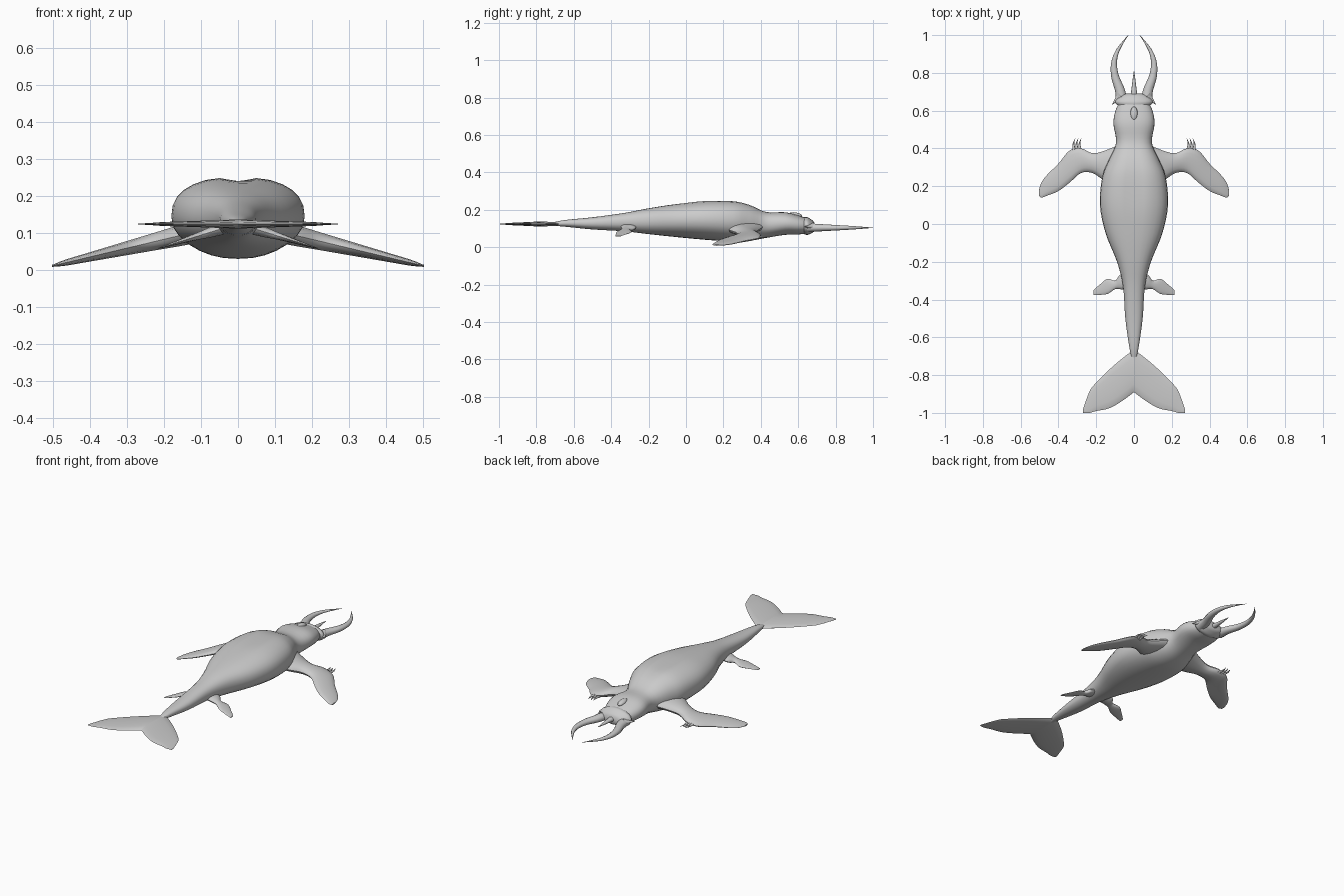
import bpy, bmesh, math
from mathutils import Vector

cube = bpy.data.objects.get("Cube")
if cube:
    bpy.data.objects.remove(cube, do_unlink=True)

grey = (.6, .6, .6, 1)
skin = bpy.data.materials.new("pale grey skin")
skin.use_nodes = True
skin.diffuse_color = grey
skin.node_tree.nodes["Principled BSDF"].inputs["Base Color"].default_value = grey

SIDE, UP = Vector((1, 0, 0)), Vector((0, 0, 1))


def bell(value, centre, spread):
    return math.exp(-((value - centre) / spread) ** 2)


def smooth_rows(rows, steps=4):
    """Insert in-between rows with a spline."""
    rows = [Vector(row) for row in rows]
    last = len(rows) - 1
    result = []
    for i in range(last):
        before, start, end, after = (rows[max(0, min(last, i + k))] for k in (-1, 0, 1, 2))
        for step in range(steps):
            t = step / steps
            linear = end - before
            square = 2 * before - 5 * start + 4 * end - after
            cubic = 3 * start - before - 3 * end + after
            result.append(start + (linear + (square + cubic * t) * t) * t / 2)
    return result + [rows[last]]


def superpower(value, power):
    return math.copysign(abs(value) ** (2 / power), value)


def loft(name, sections, sides, power=2, mirror=False, reshape=None):
    """Skin closed rings; each section is a centre and two half axes."""
    bm = bmesh.new()
    rings = []
    for centre, across, upward in sections:
        ring = []
        for k in range(sides):
            angle = math.tau * k / sides
            c = superpower(math.cos(angle), power)
            s = superpower(math.sin(angle), power)
            point = centre + across * c + upward * s
            if reshape:
                reshape(point, s)
            ring.append(bm.verts.new(point))
        rings.append(ring)
    for near, far in zip(rings, rings[1:]):
        for k in range(sides):
            j = (k + 1) % sides
            bm.faces.new((near[k], near[j], far[j], far[k]))
    bm.faces.new(rings[0])
    bm.faces.new(rings[-1])
    if mirror:
        copy = bmesh.ops.duplicate(bm, geom=bm.verts[:] + bm.edges[:] + bm.faces[:])
        for item in copy["geom"]:
            if isinstance(item, bmesh.types.BMVert):
                item.co.x = -item.co.x
    bmesh.ops.recalc_face_normals(bm, faces=bm.faces[:])
    mesh = bpy.data.meshes.new(name)
    bm.to_mesh(mesh)
    bm.free()
    obj = bpy.data.objects.new(name, mesh)
    bpy.context.collection.objects.link(obj)
    finish(obj)


def finish(obj):
    """Give the part its colour and smooth shading."""
    obj.data.materials.append(skin)
    bpy.ops.object.select_all(action='DESELECT')
    obj.select_set(True)
    bpy.context.view_layer.objects.active = obj
    bpy.ops.object.shade_smooth_by_angle(angle=math.radians(45))


def trunk(name, rows, sides, **options):
    """Rows: y, half width, bottom, top."""
    sections = []
    for y, width, bottom, top in smooth_rows(rows):
        centre = Vector((0, y, (bottom + top) / 2))
        sections.append((centre, SIDE * width, UP * (top - bottom) / 2))
    loft(name, sections, sides, **options)


def blade(name, rows, root_z, slope, thick):
    """Rows: x, leading y, trailing y; height and thickness follow a straight taper."""
    points = smooth_rows(rows)
    sections = []
    for i, (x, lead, trail) in enumerate(points):
        centre = Vector((x, (lead + trail) / 2, root_z - slope * x))
        chord = Vector((0, (lead - trail) / 2, 0))
        taper = max(.1, 1 - i / len(points))
        sections.append((centre, chord, UP * thick * taper))
    loft(name, sections, sides=14, mirror=True)


def horn(name, rows, z, thick, mirror=True):
    """Rows: x, y; the radius tapers to a sharp tip."""
    points = smooth_rows(rows)
    last = len(points) - 1
    sections = []
    for i, (x, y) in enumerate(points):
        run = points[min(i + 1, last)] - points[max(i - 1, 0)]
        across = Vector((run.y, -run.x, 0)).normalized()
        radius = thick * max(.05, 1 - i / last)
        sections.append((Vector((x, y, z)), across * radius, UP * radius * .8))
    loft(name, sections, sides=10, mirror=mirror)


def shape_body(point, s):
    # Shallow groove down the back, narrower belly below
    if s > 0:
        point.z -= .014 * bell(point.x, 0, .035) * bell(point.y, .2, .17)
    else:
        point.x *= 1 - s * s / 7


# Body and head in one skin
trunk("body", [
    (-.72, .01, .115, .13), (-.65, .025, .11, .145), (-.5, .046, .095, .16),
    (-.33, .058, .085, .183), (-.2, .09, .07, .208), (-.05, .15, .054, .232),
    (.1, .18, .04, .25), (.25, .168, .03, .25), (.34, .133, .034, .23),
    (.43, .095, .05, .19), (.53, .109, .066, .187), (.6, .098, .068, .17),
    (.66, .07, .075, .15)], sides=28, power=2.35, reshape=shape_body)

# Flared collar around the mouth, with a spike at each corner
trunk("face_collar", [(.63, .09, .07, .16), (.65, .1, .066, .16),
                      (.68, .07, .08, .14), (.69, .04, .09, .12)], sides=20)
horn("collar_spikes", [(.07, .68), (.09, .66), (.115, .633)], z=.11, thick=.025)

# Blowhole: low oval mound on the crown
bpy.ops.mesh.primitive_uv_sphere_add(segments=16, ring_count=8, location=(0, .585, .172))
blowhole = bpy.context.object
blowhole.name = "blowhole_mound"
blowhole.scale = (.019, .037, .014)
blowhole.rotation_euler.x = -.15
finish(blowhole)

# Mandibles and central tusk
horn("mandibles", [(.065, .65), (.075, .71), (.1, .78), (.106, .85), (.09, .91),
                   (.06, .96), (.03, 1)], z=.104, thick=.031)
horn("central_tusk", [(0, .66), (0, .81)], z=.112, thick=.022, mirror=False)

# Front flippers
blade("front_flippers", [
    (.1, .41, .2), (.165, .385, .235), (.22, .375, .27), (.28, .4, .27), (.34, .39, .22),
    (.4, .32, .175), (.46, .26, .15), (.49, .22, .14), (.503, .18, .15)],
    root_z=.13, slope=.237, thick=.033)

# Three claws on each flipper
for i in range(3):
    x = .285 + i * .016
    horn(f"claws_{i + 1}", [(x, .39), (x + .003, .425), (x - .006, .455)],
         z=.055, thick=.009)

# Hind flippers
blade("hind_flippers", [
    (.04, -.265, -.35), (.075, -.27, -.345), (.1, -.3, -.345), (.14, -.29, -.37),
    (.18, -.32, -.375), (.215, -.35, -.377)], root_z=.125, slope=.31, thick=.018)

# Tail flukes
blade("tail_flukes", [
    (0, -.665, -.89), (.06, -.71, -.935), (.13, -.77, -.975), (.2, -.84, -.99),
    (.235, -.885, -1), (.27, -.98, -1)], root_z=.124, slope=0, thick=.013)
